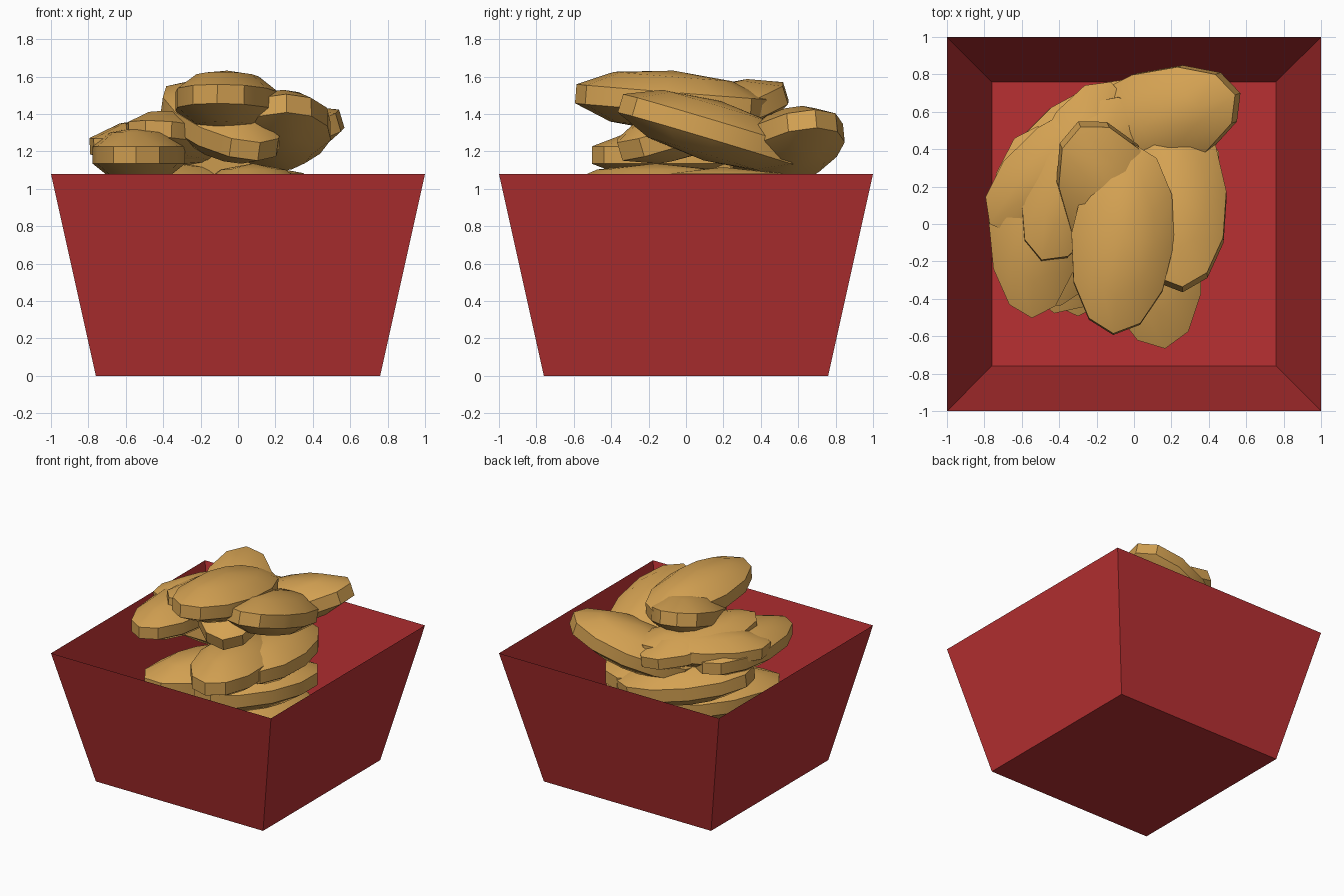
import bpy, bmesh, math
from mathutils import Matrix, Vector

cube = bpy.data.objects.get("Cube")
if cube:
    bpy.data.objects.remove(cube, do_unlink=True)


def material(name, rgb):
    m = bpy.data.materials.new(name)
    m.use_nodes = True
    m.diffuse_color = (*rgb, 1)
    bsdf = next(n for n in m.node_tree.nodes if n.type == 'BSDF_PRINCIPLED')
    bsdf.inputs["Base Color"].default_value = (*rgb, 1)
    return m


red = material("box red", (0.48, 0.03, 0.032))
tan = material("golden tan", (0.66, 0.36, 0.085))


def link(name, bm, mat):
    mesh = bpy.data.meshes.new(name)
    bm.to_mesh(mesh)
    bm.free()
    mesh.materials.append(mat)
    ob = bpy.data.objects.new(name, mesh)
    bpy.context.collection.objects.link(ob)
    return ob


# Open tapered box: thin single shell, floor plus four flared walls
bm = bmesh.new()
rings = [[bm.verts.new((sx * r, sy * r, z)) for sx, sy in ((-1, -1), (1, -1), (1, 1), (-1, 1))]
         for r, z in ((0.76, 0), (1.0, 1.08))]
low, high = rings
bm.faces.new(low[::-1])
for i in range(4):
    j = (i + 1) % 4
    bm.faces.new((low[i], low[j], high[j], high[i]))
link("box", bm, red)


# Flattened oval nugget: long axis along the given direction
def nugget(name, centre, direction, size=(0.54, 0.29, 0.165)):
    x = Vector(direction).normalized()
    y = Vector((0, 0, 1)).cross(x).normalized()
    z = x.cross(y)
    turn = Matrix((x, y, z)).transposed().to_4x4()
    bm = bmesh.new()
    bmesh.ops.create_uvsphere(bm, u_segments=12, v_segments=5, radius=1)
    bm.transform(Matrix.Translation(centre) @ turn @ Matrix.Diagonal((*size, 1)))
    ob = link(name, bm, tan)
    bpy.ops.object.select_all(action='DESELECT')
    ob.select_set(True)
    bpy.context.view_layer.objects.active = ob
    bpy.ops.object.shade_smooth_by_angle(angle=math.radians(30))


# Visible heap above the rim
nugget("nugget_top", (-0.06, -0.08, 1.467), (0.1, 1, -0.08))
nugget("nugget_left", (0.22, 0.14, 1.31), (-0.08, 1, -0.3))
nugget("nugget_back", (0.09, 0.54, 1.22), (0.9, 0.3, 0.3))
nugget("nugget_middle", (-0.09, 0.09, 1.36), (-0.4, 0.88, 0.32))
nugget("nugget_right", (-0.53, 0.01, 1.18), (0.03, 1, 0), (0.54, 0.26, 0.15))
nugget("nugget_right_corner", (-0.36, 0.31, 1.25), (0.8, 0.6, 0.05), (0.54, 0.27, 0.14))
nugget("nugget_inner", (-0.31, 0.28, 1.27), (0.35, 0.9, -0.1), (0.54, 0.26, 0.14))
nugget("nugget_front", (0.08, -0.16, 0.97), (-0.17, 1, 0))

# Nuggets filling the box below
nugget("nugget_low_left", (0.18, 0.2, 0.95), (-0.1, 1, 0))
nugget("nugget_low_back", (-0.28, 0.4, 0.98), (0.8, 0.6, -0.1))
for i, z in enumerate((0.17, 0.45, 0.73)):
    a = 0.25 * i
    for k, (cx, cy) in enumerate(((-0.3, 0.02), (0.12, 0.06))):
        nugget(f"nugget_base_{i}_{k}", (cx, cy, z), (math.sin(a), math.cos(a), 0))
